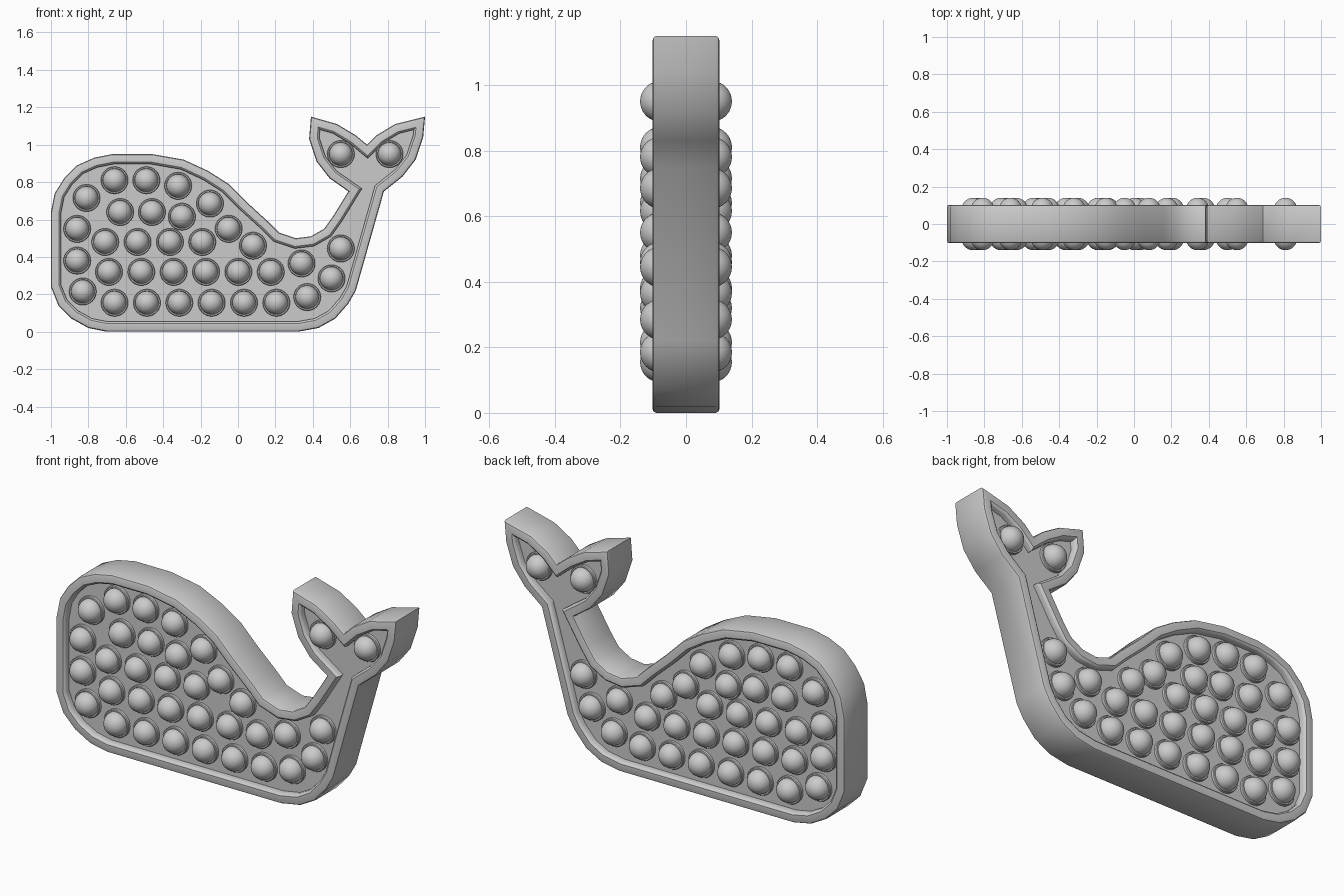
import bpy
import bmesh
from math import sin, cos, pi, radians
from mathutils import Vector, Matrix

if "Cube" in bpy.data.objects:
    bpy.data.objects.remove(bpy.data.objects["Cube"], do_unlink=True)

GREY = (0.6, 0.6, 0.6, 1.0)
grey = bpy.data.materials.new("plain grey")
grey.use_nodes = True
grey.diffuse_color = GREY
grey.node_tree.nodes["Principled BSDF"].inputs["Base Color"].default_value = GREY

# Whale outline in the xz plane, in hundredths, clockwise from the belly
OUTLINE = [
    (-70, 0), (-80, 2), (-89, 7), (-96, 14), (-100, 24),                # chin
    (-100, 64), (-98, 74), (-93, 82), (-86, 89), (-77, 93), (-67, 95),  # head
    (-46, 95), (-29, 92), (-16, 86), (-5, 79), (5, 69), (16, 59),       # back
    (22, 53), (31, 50), (39, 51), (46, 55), (51, 62), (59, 75),         # tail stem
    (49, 82), (42, 91), (38, 103), (39, 115), (53, 111), (63, 105),     # one fluke
    (69, 100), (74, 105), (84, 111), (100, 115), (99, 104), (95, 92),   # other fluke
    (88, 83), (78, 75), (63, 22), (59, 15), (52, 7), (43, 2), (32, 0),  # rear belly
]
outline = [Vector(p) * 0.01 for p in OUTLINE]


def inset(points, amount):
    """Move every corner inwards with an even (mitred) offset."""
    result = []
    for i, p in enumerate(points):
        before = (p - points[i - 1]).normalized()
        after = (points[(i + 1) % len(points)] - p).normalized()
        n1 = Vector((before.y, -before.x))
        n2 = Vector((after.y, -after.x))
        result.append(p + (n1 + n2) * amount / (1 + n1.dot(n2)))
    return result


def finish(bm, name, angle):
    bmesh.ops.recalc_face_normals(bm, faces=bm.faces)
    mesh = bpy.data.meshes.new(name)
    bm.to_mesh(mesh)
    bm.free()
    mesh.materials.append(grey)
    obj = bpy.data.objects.new(name, mesh)
    bpy.context.collection.objects.link(obj)
    bpy.ops.object.select_all(action="DESELECT")
    obj.select_set(True)
    bpy.context.view_layer.objects.active = obj
    bpy.ops.object.shade_smooth_by_angle(angle=radians(angle))
    return obj


# Body: rim cross-section (inset, depth) swept round the outline, floors capped
half = [(0.054, 0.065), (0.054, 0.088), (0.051, 0.096), (0.043, 0.102),
        (0.012, 0.102), (0.004, 0.099), (0, 0.091)]
section = [(i, -y) for i, y in half] + [(i, y) for i, y in reversed(half)]
bm = bmesh.new()
rings = [[bm.verts.new((p.x, y, p.y)) for p in inset(outline, i)] for i, y in section]
for a, b in zip(rings, rings[1:]):
    for k in range(len(a)):
        bm.faces.new((a[k - 1], a[k], b[k], b[k - 1]))
bm.faces.new(rings[0])
bm.faces.new(rings[-1])
finish(bm, "whale_body", 35)

# Popper: domes on both sides with a flat collar, turned about the y axis
RADIUS, CENTRE = 0.062, 0.078
side = [(RADIUS * sin(t * pi / 20), CENTRE + RADIUS * cos(t * pi / 20)) for t in range(11)]
side += [(0.064, 0.082), (0.070, 0.082), (0.073, 0.078)]
profile = [(r, -y) for r, y in side] + [(r, y) for r, y in reversed(side)]
bm = bmesh.new()
line = [bm.verts.new((r, y, 0)) for r, y in profile]
edges = [bm.edges.new(pair) for pair in zip(line, line[1:])]
bmesh.ops.spin(bm, geom=line + edges, cent=(0, 0, 0), axis=(0, 1, 0),
               angle=2 * pi, steps=32)
bmesh.ops.remove_doubles(bm, verts=bm.verts, dist=0.0005)
popper = finish(bm, "popper", 35)

# Popper positions in hundredths: even rows, then the ones following the curves
spots = [(-66 + 17.3 * i, 15.5) for i in range(6)]
spots += [(-69 + 17.3 * i, 32) for i in range(6)]
spots += [(-71 + 17.3 * i, 48) for i in range(4)]
spots += [
    (-83, 21.5), (-86, 38), (-86, 55), (-81, 71.5),   # face
    (-66, 81), (-49, 81), (-32, 78), (-15, 68.5),     # back
    (-5, 55), (8, 46),
    (-63, 64), (-46, 64), (-30, 61.5),                # middle
    (34, 36.5), (55, 44.5), (50, 28.5), (37, 18.5),   # tail stem
    (55, 95), (81, 95),                               # flukes
]
for n, (x, z) in enumerate(spots):
    obj = popper if n == 0 else popper.copy()
    if n:
        bpy.context.collection.objects.link(obj)
    obj.name = f"popper_{n + 1}"
    obj.matrix_world = Matrix.Translation((x * 0.01, 0, z * 0.01))
